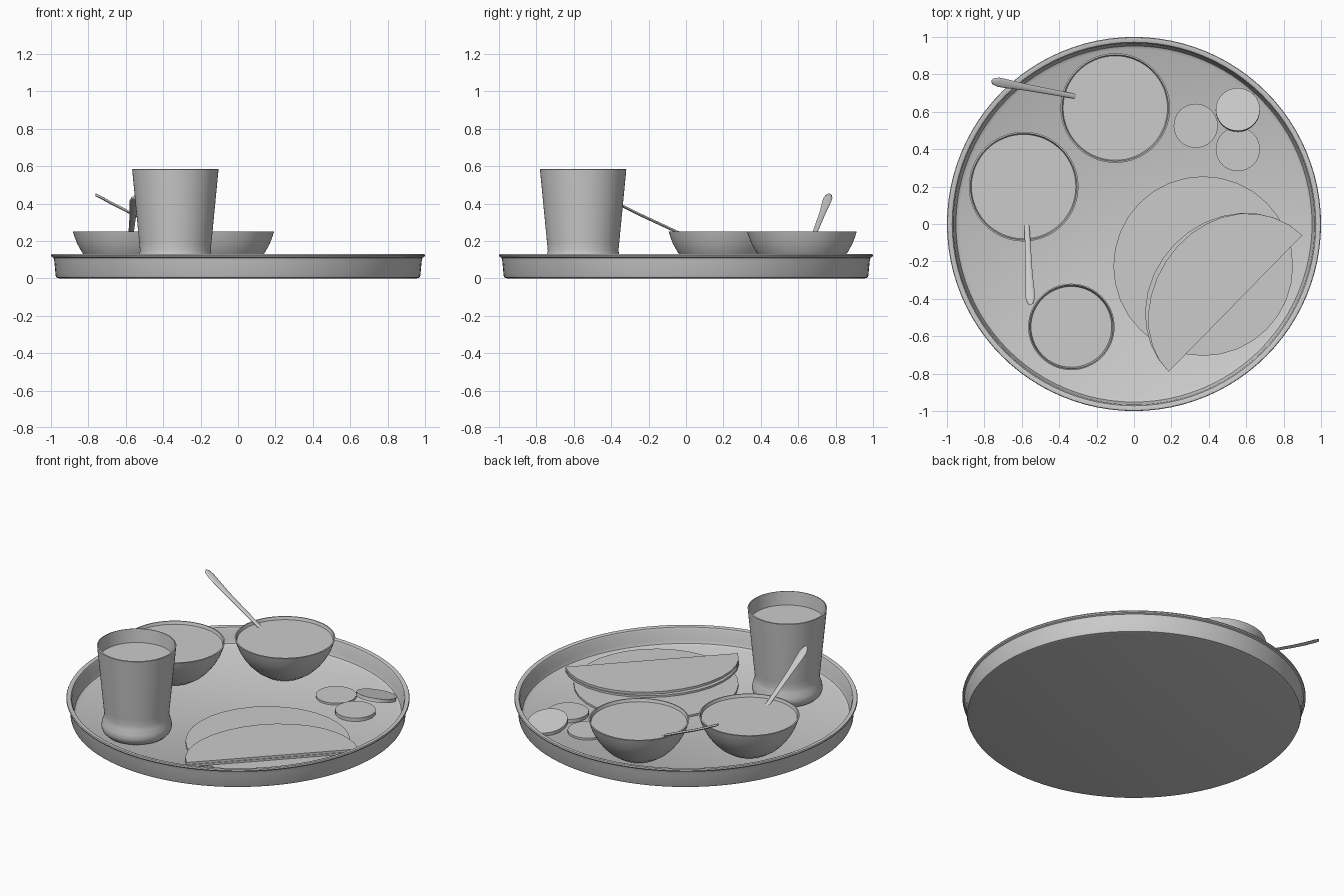
import bpy, bmesh
from math import sin, cos, pi, radians, atan2
from mathutils import Matrix, Vector

if "Cube" in bpy.data.objects:
    bpy.data.objects.remove(bpy.data.objects["Cube"])

FLOOR = 0.02


def finish(name, bm, angle=35, smooth=True):
    bmesh.ops.remove_doubles(bm, verts=bm.verts, dist=1e-5)
    bmesh.ops.recalc_face_normals(bm, faces=bm.faces)
    me = bpy.data.meshes.new(name)
    bm.to_mesh(me)
    bm.free()
    ob = bpy.data.objects.new(name, me)
    bpy.context.collection.objects.link(ob)
    if smooth:
        bpy.ops.object.select_all(action='DESELECT')
        ob.select_set(True)
        bpy.context.view_layer.objects.active = ob
        bpy.ops.object.shade_smooth_by_angle(angle=radians(angle))
    return ob


def loft(bm, rings):
    """Skin a list of closed vertex rings, capping both ends."""
    vs = [[bm.verts.new(p) for p in r] for r in rings]
    n = len(vs[0])
    for a, b in zip(vs, vs[1:]):
        for i in range(n):
            j = (i + 1) % n
            bm.faces.new((a[i], a[j], b[j], b[i]))
    bm.faces.new(vs[0][::-1])
    bm.faces.new(vs[-1])


def lathe(name, profile, loc=(0, 0), n=64):
    bm = bmesh.new()
    loft(bm, [[(loc[0] + r * cos(2 * pi * i / n), loc[1] + r * sin(2 * pi * i / n), z)
               for i in range(n)] for r, z in profile])
    return finish(name, bm)


def slab(name, outline, z0, z1):
    bm = bmesh.new()
    loft(bm, [[(x, y, z) for x, y in outline] for z in (z0, z1)])
    return finish(name, bm)


def spoon(name, tip, heading, z_tip):
    # stations: distance from handle tip, height, half width
    stations = [(0, .447, .006), (.01, .442, .018), (.04, .427, .025), (.08, .405, .024),
                (.18, .355, .018), (.46, .225, .013), (.50, .205, .02), (.56, .165, .05),
                (.63, .13, .06), (.69, .115, .04), (.71, .11, .01)]
    h = Vector(heading).normalized()
    side = Vector((-h.y, h.x))
    rings = []
    for d, z, w in stations:
        ring = []
        for i in range(12):
            a = 2 * pi * i / 12
            p = Vector(tip) + h * d + side * (w * cos(a))
            ring.append((p.x, p.y, z - .447 + z_tip + .008 * sin(a)))
        rings.append(ring)
    bm = bmesh.new()
    loft(bm, rings)
    finish(name, bm, 50)


# Tray with a rolled rim
lathe("tray", [(.955, 0), (.97, .004), (.975, .015), (.982, .09), (.987, .11), (.997, .115),
               (1.0, .122), (.997, .129), (.985, .13), (.972, .126), (.966, .115),
               (.96, .05), (.952, .03), (.935, FLOOR)], n=96)

# Two filled bowls
bowl_profile = [(.10, FLOOR), (.13, .03), (.175, .06), (.215, .10), (.245, .14), (.27, .185),
                (.285, .225), (.293, .25), (.285, .251), (.277, .225), (.262, .185),
                (.237, .14), (.207, .105), (.167, .07), (.10, .035)]
for tag, c in (("left", (-.59, .20)), ("back", (-.10, .62))):
    lathe("bowl_" + tag, bowl_profile, c)
    lathe("soup_" + tag, [(.276, .226), (.279, .233)], c)

# Spoons resting in the bowls
spoon("spoon_left", (-.553, -.432), (-.02, .43), .435)
spoon("spoon_back", (-.762, .765), (.46, -.085), .447)

# Cup with a bulged foot, and its drink
cup = (-.335, -.55)
lathe("cup", [(.155, FLOOR), (.18, .027), (.198, .045), (.206, .07), (.203, .095), (.193, .125),
              (.189, .15), (.193, .19), (.231, .583), (.224, .585), (.186, .19), (.182, .15),
              (.185, .12), (.195, .07), (.15, .035)], cup)
lathe("drink", [(.212, .49), (.217, .50)], cup)

# Flat bread below, folded bread on top
slab("flat_bread", [(.37 + .48 * cos(2 * pi * i / 32), -.225 + .48 * sin(2 * pi * i / 32))
                    for i in range(32)], FLOOR - .005, .032)
a, b = Vector((.90, -.06)), Vector((.185, -.79))
mid, along = (a + b) / 2, (a - b) / 2
out = Vector((-along.y, along.x)).normalized()
for tag, inset, z in (("lower", 0, .03), ("upper", .03, .046)):
    pts = []
    for i in range(17):
        t = pi * i / 16
        # upper layer is inset mostly toward the front end
        reach = .455 - inset * (.5 - .5 * cos(t)) * 1.3
        pts.append(tuple(mid + along * cos(t) + out * (reach * sin(t))))
    slab("folded_bread_" + tag, pts, z, z + .014)

# Round slices, the last one leaning on its neighbour
for tag, x, y, z, tilt in (("a", .33, .525, .022, 0), ("b", .555, .40, .034, 0),
                           ("c", .555, .61, .053, -14)):
    bm = bmesh.new()
    bmesh.ops.create_cone(bm, cap_ends=True, segments=32, radius1=.118, radius2=.118, depth=.022,
                          matrix=Matrix.Translation((x, y, z)) @ Matrix.Rotation(radians(tilt), 4, 'X'))
    finish("slice_" + tag, bm)
